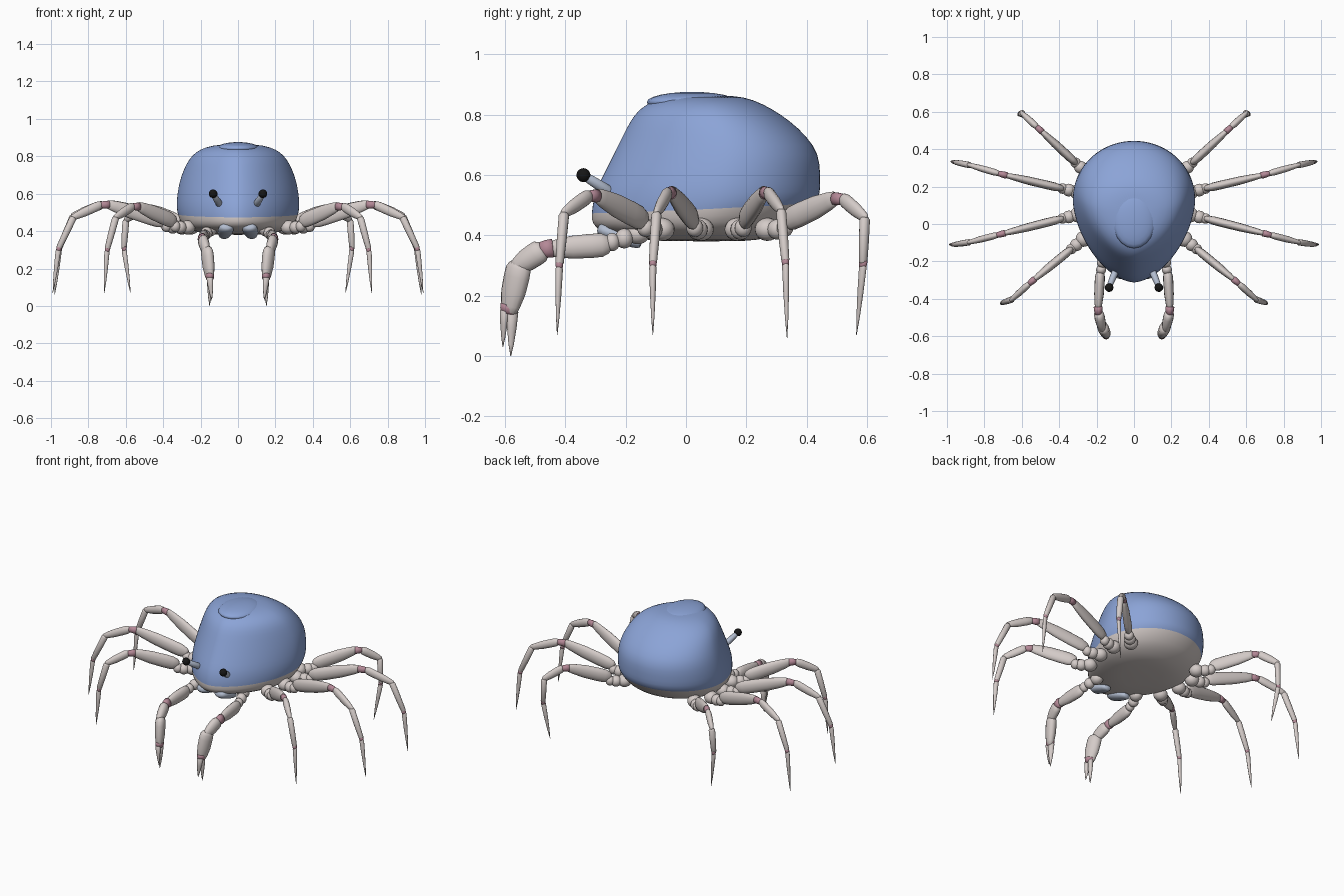
import bpy, bmesh, math
from mathutils import Vector

if "Cube" in bpy.data.objects:
    bpy.data.objects.remove(bpy.data.objects["Cube"])


def material(name, rgb):
    m = bpy.data.materials.new(name)
    m.use_nodes = True
    m.diffuse_color = (*rgb, 1)
    m.node_tree.nodes["Principled BSDF"].inputs["Base Color"].default_value = (*rgb, 1)
    return m


BLUE = material("shell blue", (0.26, 0.37, 0.68))
PALE = material("pale limb", (0.66, 0.60, 0.58))
PINK = material("joint pink", (0.46, 0.25, 0.31))
GREY = material("stalk grey blue", (0.45, 0.51, 0.63))
BLACK = material("eye black", (0.008, 0.008, 0.008))


def finish(name, bm, mats, mirror=False, subsurf=0):
    bmesh.ops.recalc_face_normals(bm, faces=bm.faces[:])
    me = bpy.data.meshes.new(name)
    bm.to_mesh(me)
    bm.free()
    for m in mats:
        me.materials.append(m)
    ob = bpy.data.objects.new(name, me)
    bpy.context.collection.objects.link(ob)
    me.shade_smooth()
    if mirror:
        ob.modifiers.new("mirror", 'MIRROR')
    if subsurf:
        s = ob.modifiers.new("smooth", 'SUBSURF')
        s.levels = s.render_levels = subsurf
    return ob


def loft(bm, rings, mat=0):
    """Skin closed rings of points and close both ends."""
    rows = [[bm.verts.new(p) for p in r] for r in rings]
    n = len(rows[0])
    faces = []
    for a, b in zip(rows, rows[1:]):
        faces += [bm.faces.new((a[i], a[(i + 1) % n], b[(i + 1) % n], b[i])) for i in range(n)]
    faces += [bm.faces.new(rows[0]), bm.faces.new(rows[-1])]
    for f in faces:
        f.material_index = mat
    return rows


# Profiles along a limb segment: (position, relative thickness)
ROUNDED = [(0, .45), (.04, .75), (.14, .97), (.3, 1), (.6, .95), (.85, .75), (.96, .6), (1, .4)]
STRAIGHT = [(0, .7), (.05, 1), (.5, .95), (.95, .8), (1, .55)]
SPIKE = [(0, .7), (.05, 1), (.4, .8), (.75, .45), (1, .06)]


def segment(bm, p, q, w, h, profile=ROUNDED, mat=0, n=14):
    p, q = Vector(p), Vector(q)
    d = (q - p).normalized()
    side = d.cross(Vector((0, 0, 1))).normalized()
    up = side.cross(d)
    angles = [math.tau * i / n for i in range(n)]
    loft(bm, [[p.lerp(q, t) + side * (w * r * math.cos(a)) + up * (h * r * math.sin(a))
               for a in angles] for t, r in profile], mat)


def ball(bm, c, size, mat=0):
    made = bmesh.ops.create_uvsphere(bm, u_segments=20, v_segments=12, radius=1)["verts"]
    for v in made:
        v.co = Vector(c) + Vector(v.co[i] * size[i] for i in range(3))
        for f in v.link_faces:
            f.material_index = mat


# Body: egg-shaped rings (height, front y, back y, half width)
SECTIONS = [(.38, -.08, .2, .13), (.39, -.17, .27, .2), (.41, -.285, .32, .27),
            (.44, -.312, .38, .305), (.49, -.316, .438, .324), (.54, -.305, .445, .33),
            (.60, -.275, .446, .325), (.67, -.24, .442, .312), (.73, -.21, .40, .29),
            (.78, -.185, .345, .265), (.82, -.155, .285, .23), (.85, -.105, .225, .175),
            (.865, -.03, .16, .09)]
RIM = 4


def body_ring(k, n=48):
    z, front, back, w = SECTIONS[k]
    mid = front + .58 * (back - front)
    pts = []
    for i in range(n):
        a = math.tau * i / n
        c, s = math.cos(a), math.sin(a)
        e = 1.18 if s < 0 else 1.0
        x = math.copysign(abs(c) ** e, c) * w
        y = mid + (s * (back - mid) if s >= 0 else -abs(s) ** e * (mid - front))
        pts.append((x, y, z + (.025 * s if k == RIM else 0)))
    return pts


bm = bmesh.new()
body_rows = loft(bm, [body_ring(k) for k in range(len(SECTIONS))])
for row in body_rows[:RIM]:
    for v in row:
        for f in v.link_faces:
            f.material_index = 1
finish("body", bm, [BLUE, PALE], subsurf=1)

# Low raised patch on top of the shell
bm = bmesh.new()
ball(bm, (0, .02, .842), (.115, .15, .034))
finish("shell_crest", bm, [BLUE])

# Eyes on stalks
bm = bmesh.new()
segment(bm, (.09, -.23, .53), (.13, -.33, .593), .019, .019, STRAIGHT)
ball(bm, (.133, -.34, .6), (.023, .023, .023), 1)
finish("eyes", bm, [GREY, BLACK], mirror=True)

# Mouth parts under the front
bm = bmesh.new()
segment(bm, (.06, -.29, .425), (.075, -.15, .37), .042, .026, ROUNDED)
finish("mouth_parts", bm, [GREY], mirror=True)

# Walking legs: base, knee, ankle, shin, tip
LEGS = {
    "front": [(.27, -.08, .42), (.55, -.31, .54), (.66, -.41, .47), (.70, -.42, .30), (.715, -.427, .07)],
    "front_middle": [(.30, .05, .42), (.715, -.055, .55), (.89, -.1, .47), (.96, -.11, .305), (.99, -.11, .07)],
    "rear_middle": [(.30, .17, .42), (.705, .265, .55), (.89, .318, .48), (.955, .33, .31), (.98, .335, .06)],
    "rear": [(.25, .27, .42), (.51, .51, .53), (.605, .598, .455), (.61, .587, .305), (.575, .565, .07)],
}
for name, pts in LEGS.items():
    base, knee, ankle, shin, tip = map(Vector, pts)
    out = (knee - base).normalized()
    flat = Vector((out.x, out.y, 0)).normalized()
    bm = bmesh.new()
    # Hip knuckles
    ball(bm, base, (.042, .042, .038))
    ball(bm, base + flat * .05, (.034, .034, .034))
    ball(bm, base + flat * .085 + Vector((0, 0, .005)), (.028, .028, .03))
    # Thigh, knee, shin and claw
    segment(bm, base + out * .085, knee - out * .015, .023, .041)
    segment(bm, knee - out * .03, knee.lerp(ankle, .12), .018, .022, STRAIGHT, 1)
    segment(bm, knee.lerp(ankle, .06), ankle, .018, .025)
    segment(bm, ankle.lerp(knee, .06), shin, .017, .019, STRAIGHT)
    segment(bm, shin.lerp(ankle, .08), shin.lerp(tip, .06), .013, .0145, STRAIGHT, 1)
    segment(bm, shin, tip, .012, .0145, SPIKE)
    finish(name + "_legs", bm, [PALE, PINK], mirror=True)

# Front pair with pincers
bm = bmesh.new()
ball(bm, (.15, -.16, .405), (.036, .04, .034))
ball(bm, (.168, -.205, .39), (.031, .03, .033))
ball(bm, (.176, -.245, .378), (.027, .026, .03))
segment(bm, (.18, -.25, .37), (.192, -.46, .355), .027, .041)
segment(bm, (.192, -.44, .358), (.19, -.485, .353), .024, .032, STRAIGHT, 1)
segment(bm, (.19, -.47, .357), (.168, -.57, .29), .028, .04)
segment(bm, (.168, -.55, .315), (.15, -.588, .14), .031, .045)
segment(bm, (.151, -.583, .17), (.15, -.59, .14), .024, .032, STRAIGHT, 1)
segment(bm, (.152, -.602, .155), (.14, -.607, .03), .014, .018, SPIKE)
segment(bm, (.15, -.575, .155), (.152, -.581, 0), .016, .02, SPIKE)
finish("pincer_legs", bm, [PALE, PINK], mirror=True)
